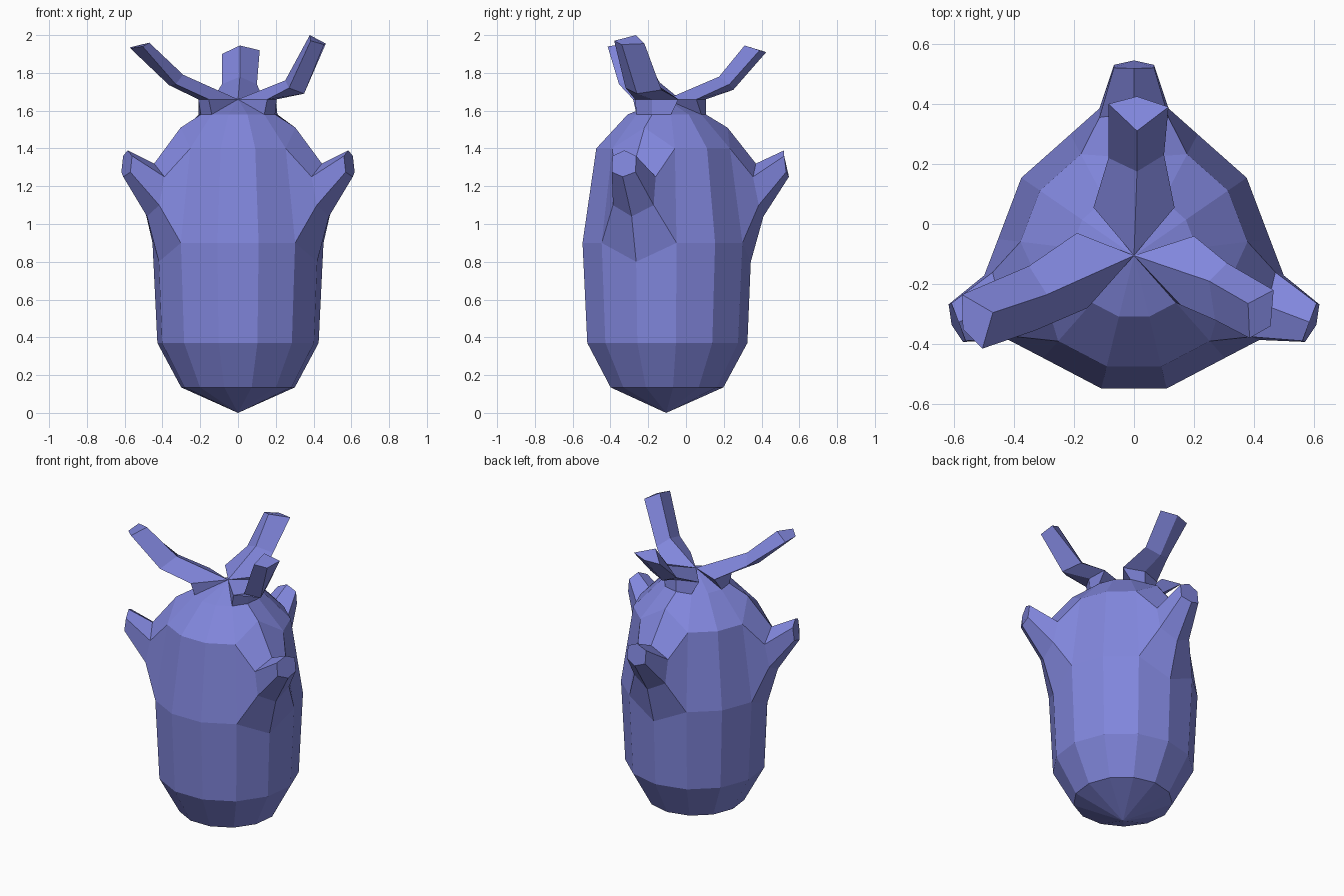
import bpy, bmesh
from math import sin, cos, tau

if "Cube" in bpy.data.objects:
    bpy.data.objects.remove(bpy.data.objects["Cube"])

N, CY = 13, -0.105
ARMS = (2, 6, 10)              # columns carrying a horn and a stalk
bm = bmesh.new()


def polar(col, r, z, t=0.0):
    """Point on a body column: radius r, sideways offset t, height z."""
    a = (col + 0.5) * tau / N
    return bm.verts.new((r * sin(a) + t * cos(a), CY - r * cos(a) + t * sin(a), z))


def tube(loops):
    """Skin successive vertex loops and cap the last one."""
    for lo, hi in zip(loops, loops[1:]):
        n = len(lo)
        for i in range(n):
            j = (i + 1) % n
            quad = list(dict.fromkeys((lo[i], lo[j], hi[j], hi[i])))
            if len(quad) > 2:
                bm.faces.new(quad)
    bm.faces.new(loops[-1])


# Body: rings of 13, pulled apart on the horn columns
profile = [(0.303, 0.135), (0.43, 0.37), (0.456, 0.9), (0.381, 1.4), (0.21, 1.58)]
pulled = {2: (0.448, 0.8), 3: (0.325, 1.51)}
rings = []
for k, rz in enumerate(profile):
    rings.append([polar(c, *(pulled.get(k, rz) if c in ARMS else rz)) for c in range(N)])
bottom = bm.verts.new((0, CY, 0))
apex = bm.verts.new((0, CY, 1.66))
for c in range(N):
    d = (c + 1) % N
    bm.faces.new((bottom, rings[0][d], rings[0][c]))
    for k in range(4):
        if not (k == 2 and (c in ARMS or d in ARMS)):
            bm.faces.new((rings[k][c], rings[k][d], rings[k + 1][d], rings[k + 1][c]))
    if c not in ARMS and d not in ARMS:
        bm.faces.new((rings[4][c], rings[4][d], apex))

# Horns: hexagonal tubes, sections as (radius, sideways, height)
horn_mid = [(0.49, -0.115, 1.10), (0.515, 0, 1.04), (0.49, 0.115, 1.10),
            (0.46, 0.115, 1.25), (0.475, 0, 1.32), (0.46, -0.115, 1.25)]
horn_tip = [(0.635, -0.067, 1.275), (0.65, 0, 1.25), (0.635, 0.067, 1.275),
            (0.625, 0.067, 1.36), (0.625, 0, 1.39), (0.625, -0.067, 1.36)]
for c in ARMS:
    lo, hi = rings[2], rings[3]
    base = [lo[c - 1], lo[c], lo[c + 1], hi[c + 1], hi[c], hi[c - 1]]
    tube([base] + [[polar(c, r, z, t) for r, t, z in sec] for sec in (horn_mid, horn_tip)])

# Head stalks: four-sided, sections ordered inner, side, outer, side
stalks = {
    2: ([(0.155, -0.27, 1.66), (0.205, -0.18, 1.66), (0.20, -0.04, 1.66)],
        [(0.25, -0.19, 1.76), (0.27, -0.32, 1.72), (0.35, -0.26, 1.69), (0.31, -0.13, 1.71)],
        [(0.38, -0.265, 2.0), (0.385, -0.38, 1.97), (0.455, -0.34, 1.95), (0.465, -0.22, 1.955)]),
    6: ([(0.135, 0.055, 1.66), (0, 0.105, 1.66), (-0.135, 0.055, 1.66)],
        [(0.01, 0.175, 1.78), (0.1, 0.23, 1.74), (0, 0.25, 1.71), (-0.085, 0.22, 1.74)],
        [(0.01, 0.31, 1.945), (0.115, 0.39, 1.92), (0.01, 0.425, 1.91), (-0.085, 0.40, 1.90)]),
    10: ([(-0.19, -0.03, 1.66), (-0.21, -0.19, 1.66), (-0.155, -0.28, 1.66)],
         [(-0.29, -0.235, 1.79), (-0.35, -0.14, 1.75), (-0.365, -0.25, 1.735), (-0.33, -0.355, 1.74)],
         [(-0.47, -0.295, 1.96), (-0.573, -0.235, 1.935), (-0.57, -0.35, 1.93), (-0.505, -0.415, 1.94)]),
}
for c, (root, mid, tip) in stalks.items():
    foot = [apex] + rings[4][c - 1:c + 2]
    tube([foot, [apex] + [bm.verts.new(p) for p in root]]
         + [[bm.verts.new(p) for p in sec] for sec in (mid, tip)])
    # remove the cap-free duplicate risk: only the tip section is capped

bmesh.ops.recalc_face_normals(bm, faces=bm.faces)
mesh = bpy.data.meshes.new("horned_body")
bm.to_mesh(mesh)
bm.free()
body = bpy.data.objects.new("horned_body", mesh)
bpy.context.collection.objects.link(body)

# Blue-violet surface
mat = bpy.data.materials.new("violet")
mat.diffuse_color = (0.22, 0.24, 0.72, 1)
mat.use_nodes = True
mat.node_tree.nodes["Principled BSDF"].inputs["Base Color"].default_value = mat.diffuse_color
mesh.materials.append(mat)
